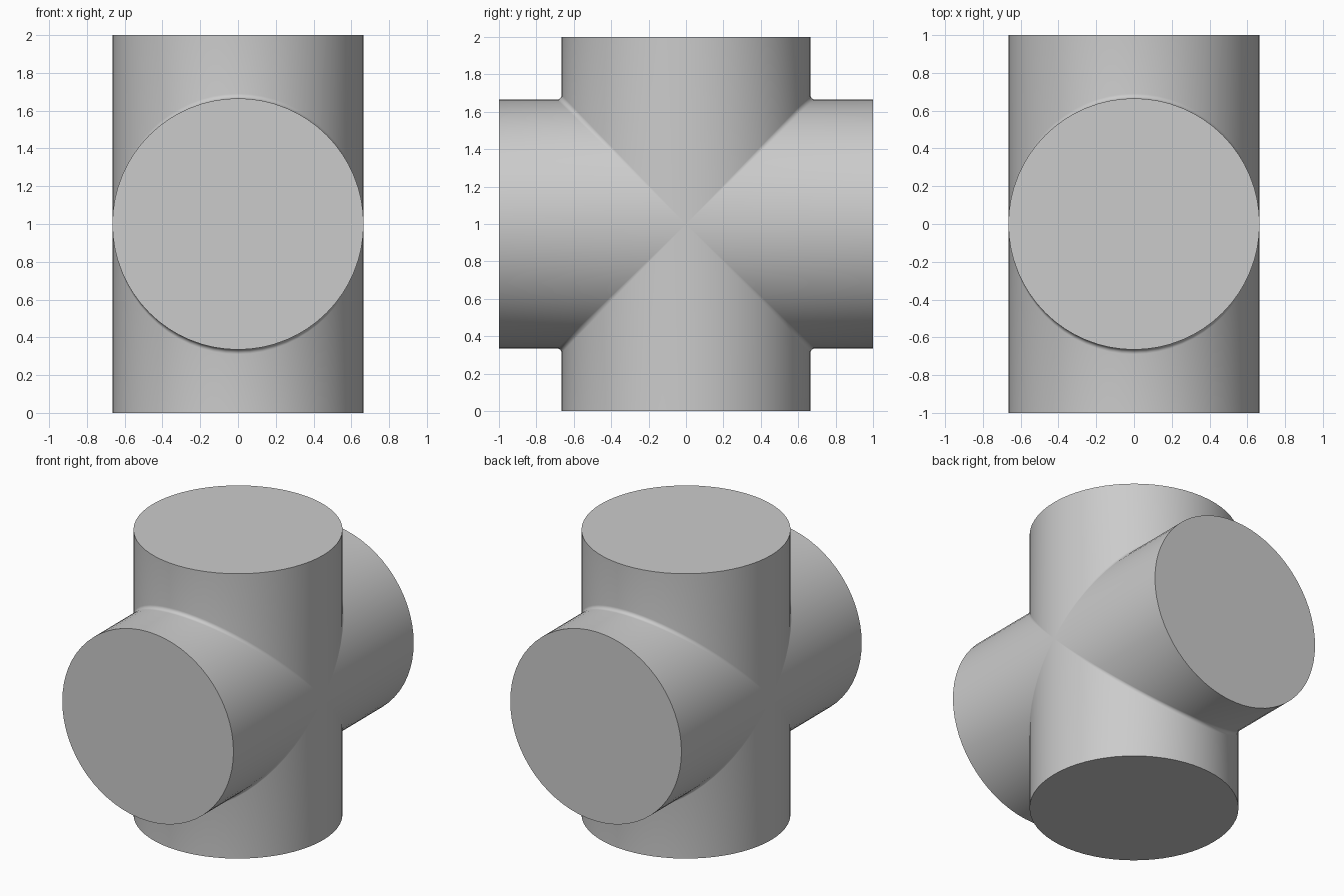
import bpy
import bmesh
from math import cos, sin, pi, radians
from mathutils import Matrix, Vector

cube = bpy.data.objects.get("Cube")
if cube:
    bpy.data.objects.remove(cube)

RADIUS = 0.665
HALF = 1.0
FILLET = 0.025
SIDES = 64
ARC_STEPS = 3

# Plain grey
grey = bpy.data.materials.new("plain_grey")
grey.use_nodes = True
colour = (0.6, 0.6, 0.6, 1)
grey.diffuse_color = colour
grey.node_tree.nodes["Principled BSDF"].inputs["Base Color"].default_value = colour


def arm_column(t):
    """One lengthwise line of an upright arm, from its end to the mitre."""
    x, side = RADIUS * cos(t), RADIUS * abs(sin(t))
    sign = 1 if sin(t) >= 0 else -1
    d = FILLET * abs(sin(t))
    points = [Vector((x, sign * side, HALF))]
    for k in range(ARC_STEPS + 1):
        a = k / ARC_STEPS * pi / 4
        points.append(Vector((x, sign * (side + d - d * cos(a)), side + d - d * sin(a))))
    return points


def add_arm(bm, turn):
    columns = [[bm.verts.new(turn @ p) for p in arm_column(2 * pi * i / SIDES)]
               for i in range(SIDES)]
    for i, col in enumerate(columns):
        nxt = columns[(i + 1) % SIDES]
        for k in range(len(col) - 1):
            bm.faces.new((col[k], col[k + 1], nxt[k + 1], nxt[k]))
    bm.faces.new([col[0] for col in columns])


# Four arms meeting in filleted mitres
bm = bmesh.new()
for quarter in range(4):
    add_arm(bm, Matrix.Rotation(quarter * pi / 2, 3, 'X'))
bmesh.ops.remove_doubles(bm, verts=bm.verts, dist=0.0001)
bmesh.ops.dissolve_degenerate(bm, edges=bm.edges, dist=0.0001)
bmesh.ops.translate(bm, verts=bm.verts, vec=(0, 0, HALF))
bmesh.ops.recalc_face_normals(bm, faces=bm.faces)

mesh = bpy.data.meshes.new("pipe_cross")
bm.to_mesh(mesh)
bm.free()
mesh.materials.append(grey)
cross = bpy.data.objects.new("pipe_cross", mesh)
bpy.context.collection.objects.link(cross)

# Smooth walls, crisp end rims
bpy.ops.object.select_all(action='DESELECT')
cross.select_set(True)
bpy.context.view_layer.objects.active = cross
bpy.ops.object.shade_smooth_by_angle(angle=radians(40))
